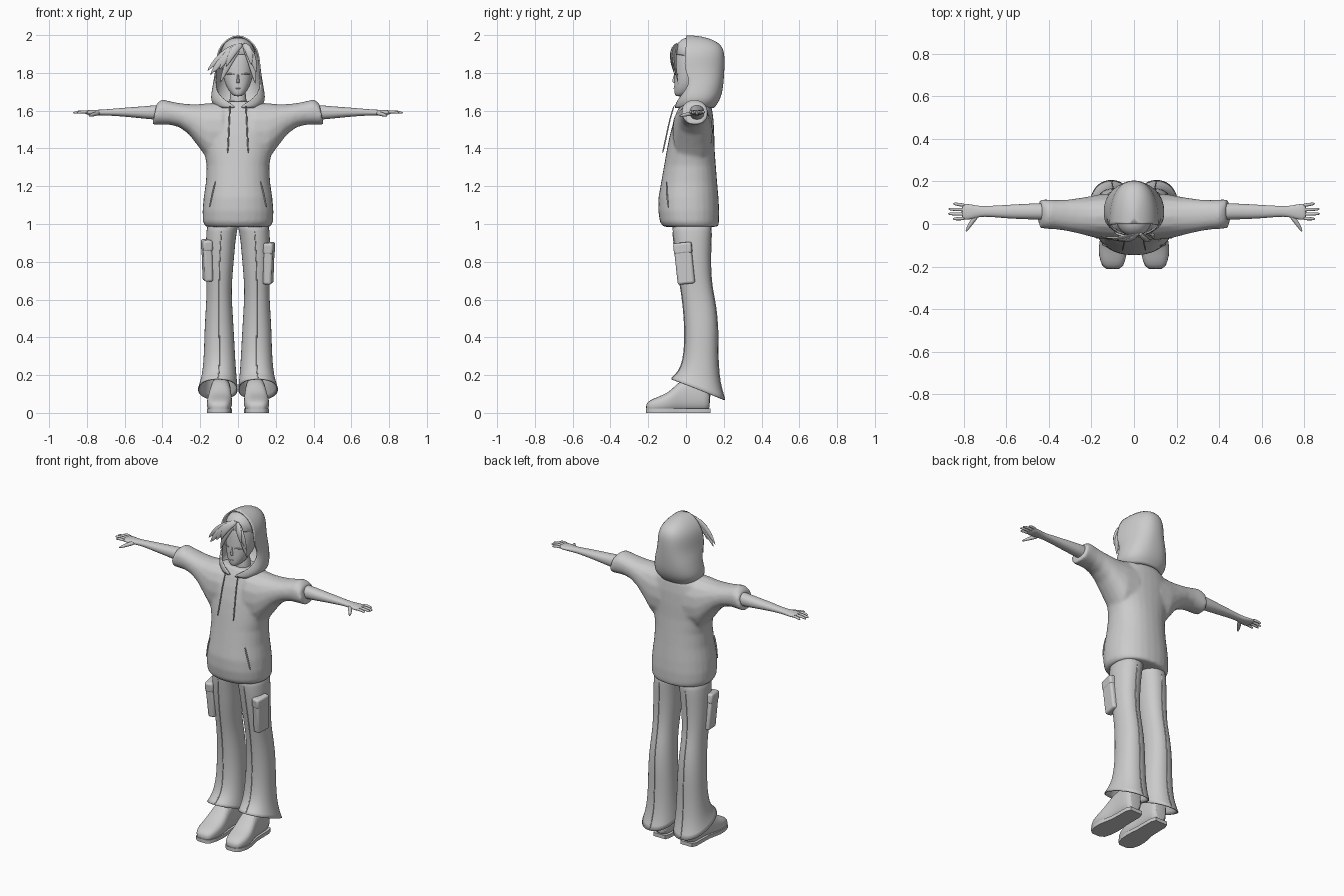
import bpy, bmesh, math
from mathutils import Vector

cube = bpy.data.objects.get("Cube")
if cube:
    bpy.data.objects.remove(cube, do_unlink=True)

grey = bpy.data.materials.new("plain_grey")
grey.use_nodes = True
grey.diffuse_color = (0.6, 0.6, 0.6, 1)
grey.node_tree.nodes["Principled BSDF"].inputs["Base Color"].default_value = (0.6, 0.6, 0.6, 1)


def power(v, p):
    return math.copysign(abs(v) ** p, v)


def ring(c, u, v, n=20, p=0.9):
    """Rounded cross-section around c spanned by half-axes u and v."""
    c, u, v = Vector(c), Vector(u), Vector(v)
    return [c + u * power(math.cos(a), p) + v * power(math.sin(a), p)
            for a in (2 * math.pi * i / n for i in range(n))]


def add_loft(bm, rings, caps=(True, True), closed=True):
    rows = [[bm.verts.new(q) for q in r] for r in rings]
    n = len(rows[0])
    for a, b in zip(rows, rows[1:]):
        for i in range(n if closed else n - 1):
            j = (i + 1) % n
            bm.faces.new((a[i], a[j], b[j], b[i]))
    for row, cap in zip((rows[0], rows[-1]), caps):
        if cap:
            bm.faces.new(row)


def finish(name, bm, subsurf=1, thick=0, angle=50):
    bmesh.ops.recalc_face_normals(bm, faces=bm.faces)
    me = bpy.data.meshes.new(name)
    bm.to_mesh(me)
    bm.free()
    ob = bpy.data.objects.new(name, me)
    bpy.context.collection.objects.link(ob)
    me.materials.append(grey)
    bpy.ops.object.select_all(action='DESELECT')
    ob.select_set(True)
    bpy.context.view_layer.objects.active = ob
    if angle:
        bpy.ops.object.shade_smooth_by_angle(angle=math.radians(angle))
    if subsurf:
        ob.modifiers.new("round", 'SUBSURF').levels = subsurf
        ob.modifiers["round"].render_levels = subsurf
    if thick:
        m = ob.modifiers.new("cloth", 'SOLIDIFY')
        m.thickness, m.offset = thick, -1
    return ob


def loft(name, rings, caps=(True, True), closed=True, **kw):
    bm = bmesh.new()
    add_loft(bm, rings, caps, closed)
    return finish(name, bm, **kw)


def z_ring(z, x0, x1, y0, y1, tilt=0, **kw):
    ry = (y1 - y0) / 2
    return ring(((x0 + x1) / 2, (y0 + y1) / 2, z), ((x1 - x0) / 2, 0, 0), (0, ry, tilt), **kw)


def x_ring(x, y0, y1, z0, z1, s, lean=0):
    return ring((s * x, (y0 + y1) / 2, (z0 + z1) / 2),
                (0, (y1 - y0) / 2, 0), (s * lean, 0, (z1 - z0) / 2), n=16)


def strand(name, path, flat=1.0):
    """Tapered lock or cord through (x, y, z, radius) points."""
    pts = [Vector(p[:3]) for p in path]
    rings = []
    for i, p in enumerate(pts):
        t = (pts[min(i + 1, len(pts) - 1)] - pts[max(i - 1, 0)]).normalized()
        side = t.cross(Vector((0, 1, 0))).normalized()
        rings.append(ring(p, side * path[i][3], t.cross(side) * path[i][3] * flat, n=8, p=1))
    return loft(name, rings)


# Hoodie body and wide sleeves, fused into one soft garment
bm = bmesh.new()
torso = [(0.985, .172, -.12, .17), (1.01, .186, -.138, .175), (1.07, .188, -.147, .176),
         (1.14, .182, -.146, .172), (1.22, .17, -.132, .165), (1.31, .166, -.116, .158),
         (1.39, .18, -.102, .152), (1.47, .195, -.086, .15), (1.55, .19, -.064, .146),
         (1.61, .16, -.042, .138), (1.65, .11, -.018, .12)]
add_loft(bm, [z_ring(z, -w, w, a, b, n=28) for z, w, a, b in torso])
sleeve = [(.08, -.075, .145, 1.33, 1.645), (.16, -.07, .14, 1.34, 1.64), (.21, -.058, .13, 1.41, 1.635),
          (.26, -.045, .122, 1.475, 1.635), (.31, -.034, .115, 1.512, 1.64),
          (.36, -.026, .113, 1.525, 1.65), (.40, -.024, .115, 1.525, 1.66), (.442, -.02, .117, 1.525, 1.64)]
for s in (1, -1):
    add_loft(bm, [x_ring(x, a, b, c, d, s, -.012 if x > .4 else 0) for x, a, b, c, d in sleeve])
hoodie = finish("hoodie", bm, subsurf=0)
m = hoodie.modifiers.new("fuse", 'REMESH')
m.mode, m.voxel_size, m.use_smooth_shade = 'VOXEL', 0.009, True
m = hoodie.modifiers.new("soften", 'SMOOTH')
m.factor, m.iterations = 0.5, 8

# Hood: stacked arcs left open at the front, closing into a collar
hood = [(1.615, .115, -.06, .15, 88), (1.64, .14, -.058, .17, 76), (1.67, .146, -.05, .185, 55),
        (1.71, .14, -.035, .195, 35), (1.76, .13, -.02, .2, 18), (1.82, .12, -.01, .204, 8),
        (1.88, .116, -.005, .205, 4), (1.925, .104, -.002, .2, 2), (1.96, .08, 0, .175, 2),
        (1.985, .05, 0, .12, 2), (1.998, .015, 0, .05, 2)]
rows = []
for z, w, y0, y1, past in hood:
    mid = 0.05 if past > 10 else y0
    row = []
    for i in range(25):
        a = math.radians(-past + (180 + 2 * past) * i / 24)
        depth = (y1 - mid) if math.sin(a) > 0 else (mid - y0)
        row.append((w * power(math.cos(a), .85), mid + depth * power(math.sin(a), .85), z))
    rows.append(row)
loft("hood", rows, caps=(False, True), closed=False, thick=.008, angle=60)

# Head, neck and nose
head = [(1.675, .018, -.055, -.01), (1.69, .038, -.062, .03), (1.725, .062, -.064, .08),
        (1.77, .078, -.062, .12), (1.83, .087, -.06, .15), (1.89, .088, -.055, .16),
        (1.94, .075, -.04, .145), (1.972, .045, -.01, .11)]
loft("head", [z_ring(z, -w, w, a, b) for z, w, a, b in head])
loft("neck", [z_ring(z, -w, w, 0, .09) for z, w in ((1.6, .06), (1.65, .042), (1.73, .042))])
loft("nose", [z_ring(z, -w, w, y, -.05, n=8) for z, w, y in
              ((1.745, .009, -.062), (1.75, .01, -.076), (1.775, .006, -.07), (1.8, .004, -.06))])

# Closed eyes and mouth as thin lines
for s, side in ((1, "left"), (-1, "right")):
    strand(side + "_eye_line", [(s * .018, -.0615, 1.792, .003), (s * .04, -.057, 1.797, .004),
                                (s * .066, -.04, 1.793, .003)])
strand("mouth_line", [(-.015, -.063, 1.718, .002), (0, -.065, 1.717, .0025), (.015, -.063, 1.718, .002)])

# Hair cap and swept fringe locks from the parting
cap = [(1.85, .094, .0, .16), (1.9, .095, -.065, .165), (1.945, .082, -.056, .15),
       (1.975, .055, -.03, .12), (1.988, .02, 0, .07)]
loft("hair_cap", [z_ring(z, -w, w, a, b) for z, w, a, b in cap])
tips = [(-.165, -.055, 1.808), (-.15, -.06, 1.785), (-.13, -.065, 1.80), (-.1, -.07, 1.815),
        (-.065, -.075, 1.83), (.07, -.072, 1.84), (.097, -.055, 1.8), (.092, -.04, 1.74),
        (-.095, -.035, 1.745)]
for k, (x, y, z) in enumerate(tips):
    root = Vector((.025, -.042, 1.955))
    tip = Vector((x, y, z))
    bulge = Vector((0.012 if x > 0 else -.008, -.02, .018))
    a, b = root.lerp(tip, .35) + bulge, root.lerp(tip, .7) + bulge * .8
    strand("hair_lock_%d" % (k + 1), [(*root, .012), (*a, .023), (*b, .019), (*tip, .002)], flat=.4)

# Trouser legs, z, inner x, outer x, front y, back y, hem tilt
leg = [(1.03, -.02, .16, -.08, .14, 0), (.97, .008, .168, -.072, .136, 0), (.85, .018, .172, -.058, .13, 0),
       (.74, .028, .17, -.042, .13, 0), (.65, .034, .166, -.026, .14, 0), (.56, .03, .17, -.014, .16, 0),
       (.44, .022, .178, -.005, .17, 0), (.32, .016, .18, -.008, .168, 0), (.22, .01, .188, -.026, .174, -.02),
       (.165, .004, .2, -.052, .188, -.04), (.125, .0, .213, -.08, .208, -.056)]
shoe = [(-.212, .1, .03, .015, .045), (-.195, .1, .052, .005, .066), (-.15, .1, .066, .002, .085),
        (-.1, .098, .068, .002, .104), (-.06, .095, .063, .002, .14), (-.02, .093, .056, .004, .18),
        (.04, .092, .055, .006, .19), (.1, .092, .054, .006, .19), (.13, .092, .042, .01, .18)]
arm = [(.38, .015, .098, 1.55, 1.635), (.45, .02, .098, 1.552, 1.628), (.52, .022, .095, 1.56, 1.622),
       (.6, .026, .09, 1.568, 1.616), (.68, .034, .085, 1.574, 1.609), (.725, .034, .084, 1.574, 1.605),
       (.76, .022, .092, 1.575, 1.605), (.795, .018, .096, 1.578, 1.603), (.81, .022, .094, 1.582, 1.6)]
fingers = [(.088, .095, .85), (.067, .07, .872), (.046, .048, .873), (.026, .024, .852)]

for s, side in ((1, "left"), (-1, "right")):
    loft(side + "_trouser_leg", [z_ring(z, s * a, s * b, c, d, t, n=24) for z, a, b, c, d, t in leg],
         caps=(True, False), thick=.006)
    for face, row in (("front", 3), ("back", 4)):
        strand(side + "_" + face + "_seam",
               [(s * (r[1] + r[2]) / 2, r[row], r[0] + (r[5] if row == 4 else -r[5]), .003) for r in leg[1:]])

    # Shoe with flat sole
    rows = [ring((s * cx, y, (z0 + z1) / 2), (w, 0, 0), (0, 0, (z1 - z0) / 2), p=.75)
            for y, cx, w, z0, z1 in shoe]
    loft(side + "_shoe", rows)
    rows = []
    for z in (0, .022):
        rows.append([(s * x, y, z) for y, cx, w, *_ in shoe for x in (cx + w * .96,)] +
                    [(s * x, y, z) for y, cx, w, *_ in reversed(shoe) for x in (cx - w * .96,)])
    loft(side + "_sole", rows, subsurf=0, angle=40)

    # Arm, hand and fingers
    loft(side + "_arm", [x_ring(*r, s) for r in arm])
    for k, (y0, y1, x) in enumerate(fingers):
        strand("%s_finger_%d" % (side, k + 1),
               [(s * .79, y0, 1.592, .009), (s * (x + .8) / 2, (y0 + y1) / 2, 1.595, .0088),
                (s * (x - .008), y1, 1.589, .007), (s * x, y1, 1.588, .003)])
    strand(side + "_thumb", [(s * .735, .045, 1.588, .014), (s * .76, .012, 1.582, .012),
                             (s * .778, -.015, 1.576, .009), (s * .79, -.038, 1.572, .004)])

    # Cargo pocket with flap
    for part, size, dz, out in (("pocket", (.046, .092, .215), 0, 0), ("pocket_flap", (.052, .097, .06), .082, .002)):
        bm = bmesh.new()
        bmesh.ops.create_cube(bm, size=1)
        bmesh.ops.scale(bm, vec=size, verts=bm.verts)
        ob = finish(side + "_" + part, bm, subsurf=0, angle=40)
        ob.rotation_euler = (.1, s * .05, s * -.15)
        ob.location = (s * (.163 + out), -.008 - dz * .1, (.79 if s > 0 else .805) + dz)
        m = ob.modifiers.new("soft_edges", 'BEVEL')
        m.width, m.segments = .012, 3

    # Drawstring and front pouch opening
    strand(side + "_drawstring", [(s * .042, -.06, 1.635, .004), (s * .046, -.085, 1.56, .004),
                                  (s * .05, -.105, 1.46, .004), (s * .055, -.125, 1.37, .005)])
    strand(side + "_pouch_edge", [(s * .118, -.103, 1.23, .004), (s * .135, -.103, 1.17, .005),
                                  (s * .152, -.093, 1.08, .004)])
